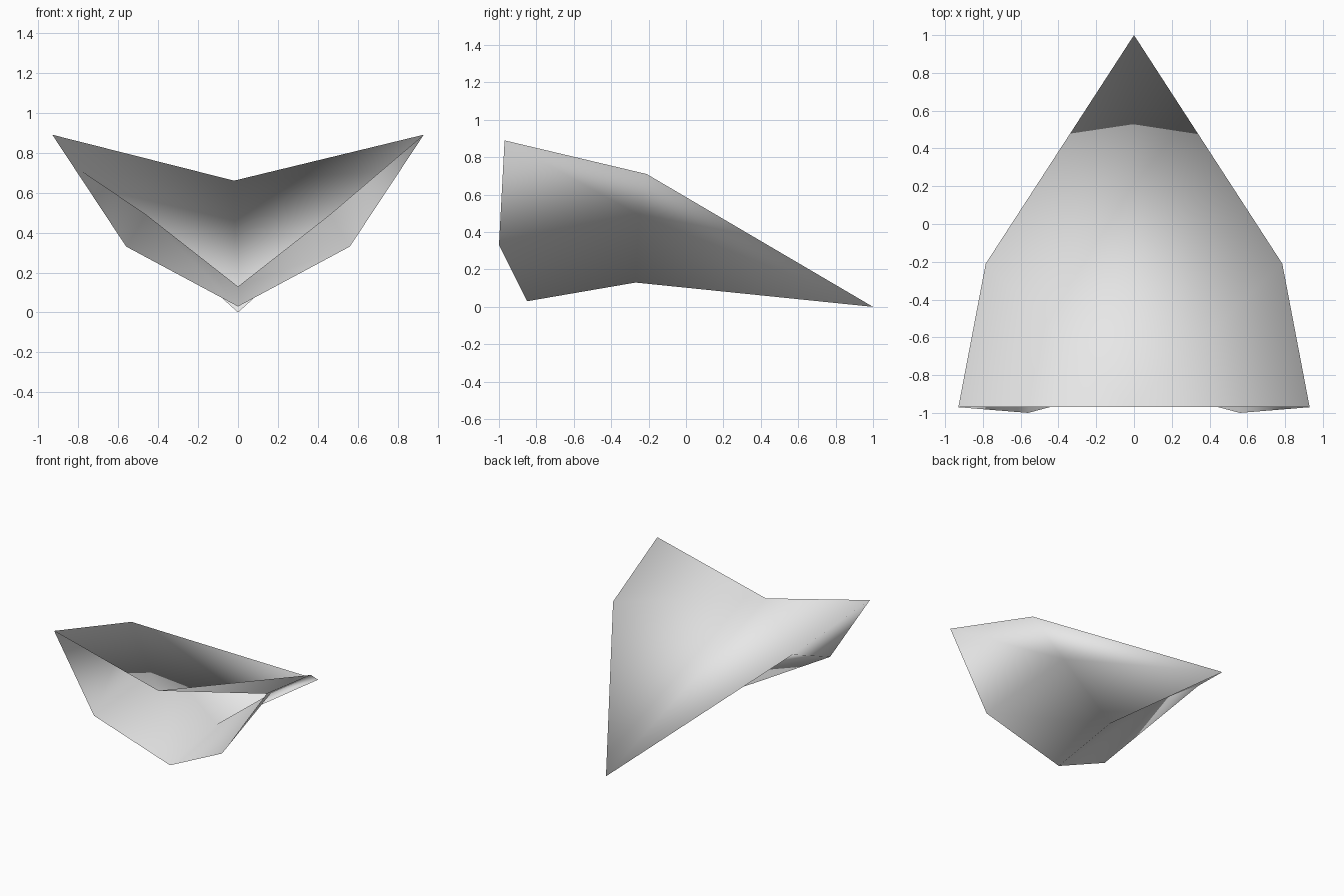
import bpy
import bmesh

cube = bpy.data.objects.get("Cube")
if cube:
    bpy.data.objects.remove(cube, do_unlink=True)

# One plain pale grey material
grey = bpy.data.materials.new("pale_grey")
grey.use_nodes = True
color = (0.8, 0.8, 0.8, 1.0)
grey.diffuse_color = color
grey.node_tree.nodes["Principled BSDF"].inputs["Base Color"].default_value = color

# Points on the centre line, and points repeated on both sides
centre = {
    "nose": (0, 1, 0),
    "deck_rear": (-0.02, -0.97, 0.66),
    "keel_mid": (0, -0.27, 0.13),
    "keel_rear": (0, -0.85, 0.03),
}
side = {
    "tip": (0.93, -0.97, 0.89),
    "shoulder": (0.785, -0.21, 0.71),
    "flank": (0.46, -0.25, 0.49),
    "chine": (0.56, -1.0, 0.33),
}

# Panels of one half: upper deck first, then the hull below it
panels = [
    ("deck_rear", "tip", "shoulder"),
    ("deck_rear", "shoulder", "nose"),
    ("tip", "chine", "flank", "shoulder"),
    ("chine", "keel_rear", "keel_mid", "flank"),
    ("flank", "keel_mid", "nose"),
    ("flank", "nose", "shoulder"),
]

bm = bmesh.new()
middle = {name: bm.verts.new(p) for name, p in centre.items()}
for sign in (1, -1):
    points = dict(middle)
    for name, (x, y, z) in side.items():
        points[name] = bm.verts.new((sign * x, y, z))
    for panel in panels:
        bm.faces.new([points[name] for name in panel[::sign]])

# Smooth folded shell, open at the rear
for face in bm.faces:
    face.smooth = True
mesh = bpy.data.meshes.new("folded_shell")
bm.to_mesh(mesh)
bm.free()
mesh.materials.append(grey)
shell = bpy.data.objects.new("folded_shell", mesh)
bpy.context.collection.objects.link(shell)
